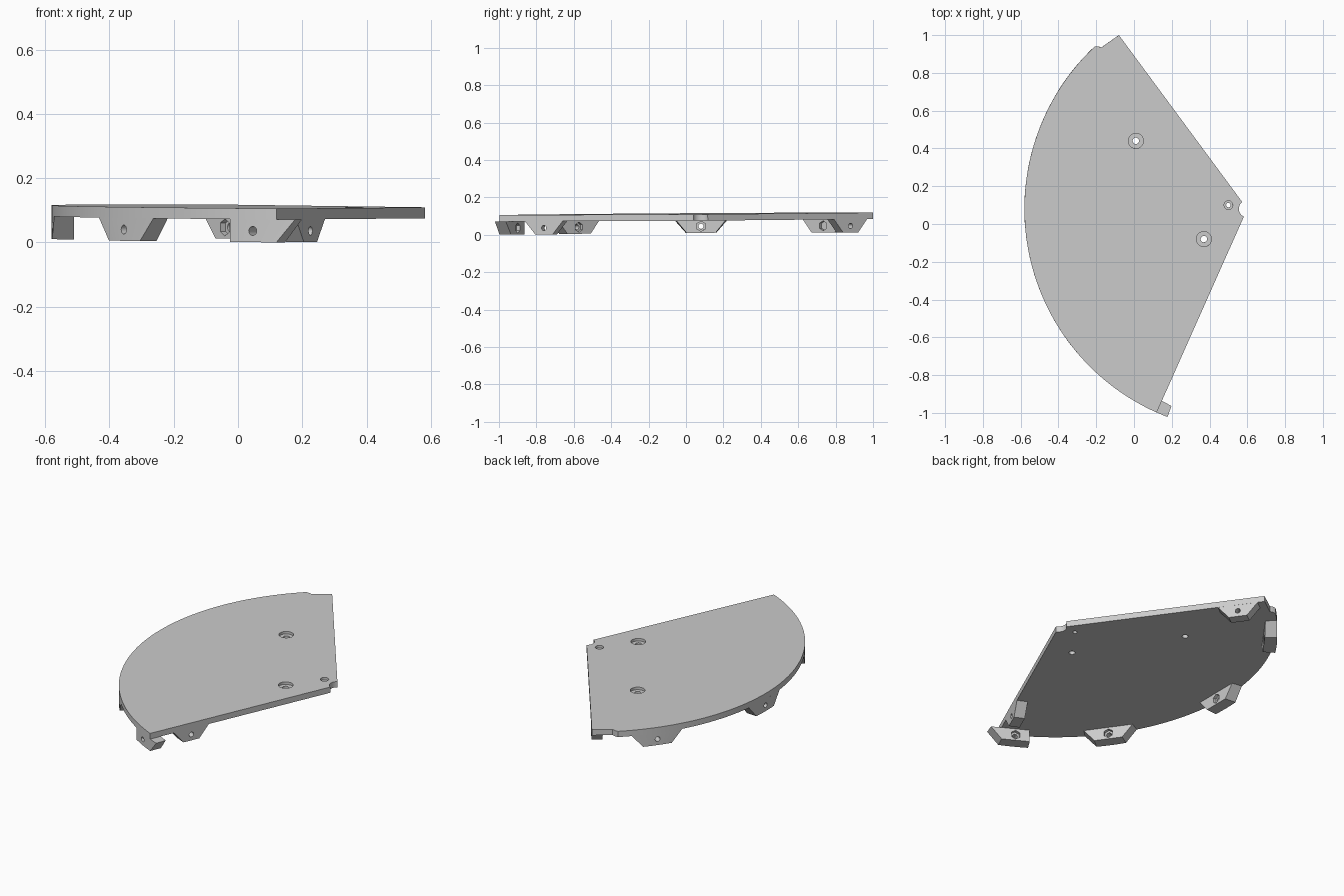
import bpy, bmesh
from math import sin, cos, pi, radians, sqrt
from mathutils import Matrix, Vector

if "Cube" in bpy.data.objects:
    bpy.data.objects.remove(bpy.data.objects["Cube"])

CENTER = Vector((0.60, 0.08, 0))
R = 1.18            # radius of the curved rim
THICK = 0.034       # plate thickness
DEPTH = 0.105       # plate top to tab bottom
A1, A2 = radians(126.5), radians(246)
TILT = (Matrix.Translation((0, 0, 0.112)) @ Matrix.Rotation(0.006, 4, 'X')
        @ Matrix.Rotation(0.0055, 4, 'Y'))

grey = bpy.data.materials.new("plain_grey")
grey.use_nodes = True
COLOR = (0.6, 0.6, 0.6, 1)
grey.diffuse_color = COLOR
grey.node_tree.nodes["Principled BSDF"].inputs["Base Color"].default_value = COLOR


def make_object(name, bm):
    bmesh.ops.recalc_face_normals(bm, faces=bm.faces[:])
    mesh = bpy.data.meshes.new(name)
    bm.to_mesh(mesh)
    bm.free()
    mesh.materials.append(grey)
    obj = bpy.data.objects.new(name, mesh)
    bpy.context.collection.objects.link(obj)
    return obj


def polar(r, a):
    return CENTER + Vector((r * cos(a), r * sin(a), 0))


def drill(obj, matrix, radius, depth, sides):
    """Cut a cylinder centred on matrix, running along its z axis."""
    bm = bmesh.new()
    bmesh.ops.create_cone(bm, cap_ends=True, segments=sides, radius1=radius,
                          radius2=radius, depth=depth, matrix=matrix)
    cutter = make_object("cutter", bm)
    cutter.hide_render = True
    mod = obj.modifiers.new("hole", 'BOOLEAN')
    mod.operation, mod.solver, mod.object = 'DIFFERENCE', 'EXACT', cutter
    bpy.context.view_layer.update()
    graph = bpy.context.evaluated_depsgraph_get()
    mesh = bpy.data.meshes.new_from_object(obj.evaluated_get(graph))
    obj.modifiers.clear()
    obj.data = mesh
    bpy.data.objects.remove(cutter)


def finish(obj):
    obj.matrix_world = TILT
    bpy.ops.object.select_all(action='DESELECT')
    obj.select_set(True)
    bpy.context.view_layer.objects.active = obj
    bpy.ops.object.shade_smooth_by_angle(angle=radians(25))


# Sector plate: rim arc, tip notch, and a small step by the back corner
RIM_START = radians(133.3)
outline = [polar(R, RIM_START + (A2 - RIM_START) * i / 72) for i in range(73)]
outline += [polar(0.045, A2 + (A1 - A2) * i / 16) for i in range(17)]
outline += [Vector((-0.08, 1.0, 0)), Vector((-0.172, 0.935, 0)), Vector((-0.19, 0.94, 0))]
bm = bmesh.new()
face = bm.faces.new([bm.verts.new(p) for p in outline])
side = bmesh.ops.extrude_face_region(bm, geom=[face])["geom"]
bmesh.ops.translate(bm, vec=(0, 0, -THICK),
                    verts=[v for v in side if isinstance(v, bmesh.types.BMVert)])
plate = make_object("plate", bm)

# Counterbored screw holes
for x, y, wide, narrow in ((0.01, 0.44, 0.04, 0.017), (0.37, -0.08, 0.04, 0.017),
                           (0.50, 0.10, 0.023, 0.012)):
    at = Matrix.Translation((x, y, 0))
    drill(plate, at, wide, 0.03, 32)
    drill(plate, at, narrow, 0.2, 24)
finish(plate)


def tab(name, origin, angle, top, bottom, thick, radius=0):
    """Tapered tab: local x runs along the edge, local y points outward."""
    frame = Matrix.Translation(origin) @ Matrix.Rotation(angle - pi / 2, 4, 'Z')
    steps = 12 if radius else 1
    taper = (radius - thick) / radius if radius else 1
    bm = bmesh.new()
    rings = []
    for i in range(steps + 1):
        ring = []
        for (lo, hi), z in ((top, -THICK), (bottom, -DEPTH)):
            u = lo + (hi - lo) * i / steps
            outer = Vector((u, sqrt(radius ** 2 - u * u) if radius else 0, z))
            inner = Vector((u * taper, radius - thick, z))
            ring += [outer, inner] if z == -THICK else [inner, outer]
        rings.append([bm.verts.new(frame @ p) for p in ring])
    for a, b in zip(rings, rings[1:]):
        for k in range(4):
            n = (k + 1) % 4
            bm.faces.new((a[k], a[n], b[n], b[k]))
    bm.faces.new(rings[0])
    bm.faces.new(rings[-1])
    obj = make_object(name, bm)
    # Bolt hole right through, with a hexagonal nut pocket on the inside
    across = Matrix.Rotation(pi / 2, 4, 'X')
    bolt = frame @ Matrix.Translation((0, radius, -0.07))
    pocket = frame @ Matrix.Translation((0, radius - thick, -0.07))
    drill(obj, bolt @ across, 0.014, 0.3, 20)
    drill(obj, pocket @ across, 0.027, 0.04, 6)
    finish(obj)


# Tabs along the curved rim
for name, degrees in (("back_rim_tab", 144), ("middle_rim_tab", 180), ("front_rim_tab", 216)):
    tab(name, CENTER, radians(degrees), (-0.144, 0.144), (-0.082, 0.082), 0.07, R)
tab("corner_rim_tab", CENTER, radians(242), (-0.144, 0.082), (-0.082, 0.082), 0.07, R)

# Tabs along the two straight edges
for name, distance, edge, turn in (("back_edge_tab", 0.995, A1, -pi / 2),
                                   ("front_edge_tab", 0.92, A2, pi / 2)):
    tab(name, polar(distance, edge), edge + turn, (-0.11, 0.11), (-0.05, 0.05), 0.06)
